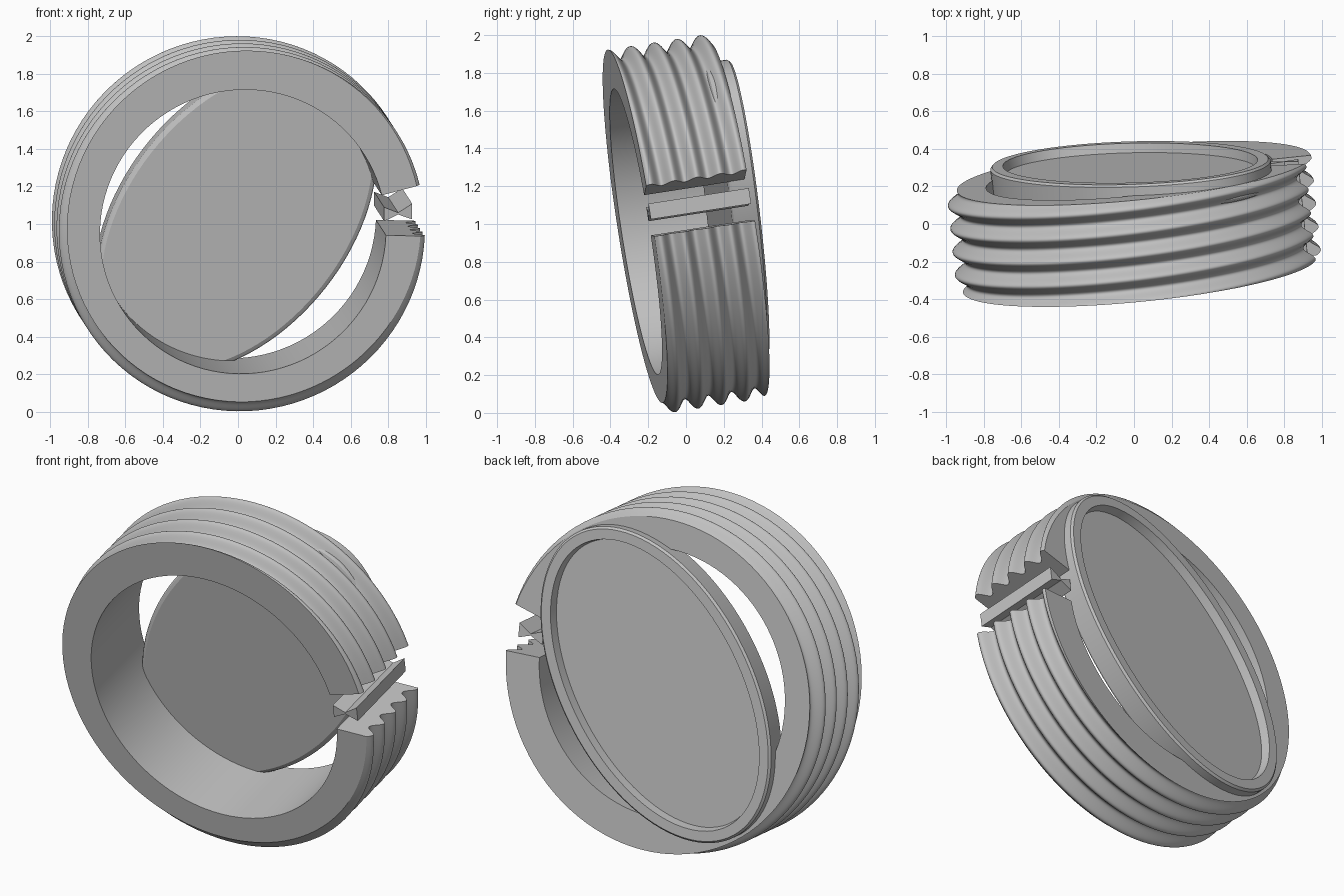
import bpy, bmesh, math
from mathutils import Vector, Matrix

if "Cube" in bpy.data.objects:
    bpy.data.objects.remove(bpy.data.objects["Cube"])

grey = bpy.data.materials.new("plain grey")
grey.use_nodes = True
grey.diffuse_color = (0.53, 0.53, 0.53, 1)
grey.node_tree.nodes["Principled BSDF"].inputs["Base Color"].default_value = (0.53, 0.53, 0.53, 1)


def tilted_frame(axis, origin):
    """Frame whose y runs along the axis, with x kept level with the world's x."""
    y = Vector(axis).normalized()
    x = Vector((1, 0, 0))
    x = (x - y * x.dot(y)).normalized()
    z = x.cross(y)
    return Matrix.Translation(origin) @ Matrix((x, y, z)).transposed().to_4x4()


def loft(name, rows, frame):
    """Skin rows of points with quads and close both ends."""
    bm = bmesh.new()
    rings = [[bm.verts.new(p) for p in row] for row in rows]
    n = len(rings[0])
    for a, b in zip(rings, rings[1:]):
        for i in range(n):
            j = (i + 1) % n
            bm.faces.new((a[i], a[j], b[j], b[i]))
    bm.faces.new(rings[0])
    bm.faces.new(rings[-1])
    bmesh.ops.recalc_face_normals(bm, faces=bm.faces)
    mesh = bpy.data.meshes.new(name)
    bm.to_mesh(mesh)
    bm.free()
    mesh.materials.append(grey)
    obj = bpy.data.objects.new(name, mesh)
    bpy.context.collection.objects.link(obj)
    obj.matrix_world = frame
    bpy.ops.object.select_all(action='DESELECT')
    obj.select_set(True)
    bpy.context.view_layer.objects.active = obj
    bpy.ops.object.shade_smooth_by_angle(angle=math.radians(22))


# Split threaded ring: a helical wave on the outside, a plain bore inside
HALF, PITCH, BORE = 0.27, 0.125, 0.765
AXIS = (-0.1, 1, 0.155)
ring_frame = tilted_frame(AXIS, (0, 0, 1))
START, END, STEPS, WAVES = 14, 357.7, 96, 160


def ring_section(deg):
    t = math.radians(deg)
    ridge = 0.008 - PITCH * deg / 360
    profile = [(BORE, -HALF)]
    for i in range(WAVES + 1):
        s = -HALF + 2 * HALF * i / WAVES
        profile.append((0.946 + 0.03 * math.cos(math.tau * (s - ridge) / PITCH), s))
    profile.append((BORE, HALF))
    return [(r * math.cos(t), s, r * math.sin(t)) for r, s in profile]


loft("threaded_ring",
     [ring_section(START + (END - START) * k / STEPS) for k in range(STEPS + 1)],
     ring_frame)

# Narrow-waisted key bar lying in the gap of the ring
bar = [(0.905, 0.137), (0.83, 0.09), (0.755, 0.12),
       (0.755, 0.045), (0.83, 0.08), (0.905, 0.053)]
loft("gap_bar", [[(x, y, z) for x, z in bar] for y in (-HALF, HALF)], ring_frame)

# Oval plate set into the back of the ring, with a raised rim
LONG, SHORT, LEAN = 0.935, 0.61, math.radians(52)
plate_frame = tilted_frame(AXIS, (-0.02, 0.325, 1.05))


def oval(inset, y, count=96):
    pts = []
    for k in range(count):
        t = math.tau * k / count
        u, v = (LONG - inset) * math.cos(t), (SHORT - inset) * math.sin(t)
        pts.append((u * math.cos(LEAN) - v * math.sin(LEAN), y,
                    u * math.sin(LEAN) + v * math.cos(LEAN)))
    return pts


plate_profile = [(0.08, -0.05), (0.07, 0), (0.012, 0), (0, -0.012),
                 (0, -0.13), (0.008, -0.142), (0.025, -0.15)]
loft("oval_plate", [oval(o, y) for o, y in plate_profile], plate_frame)
